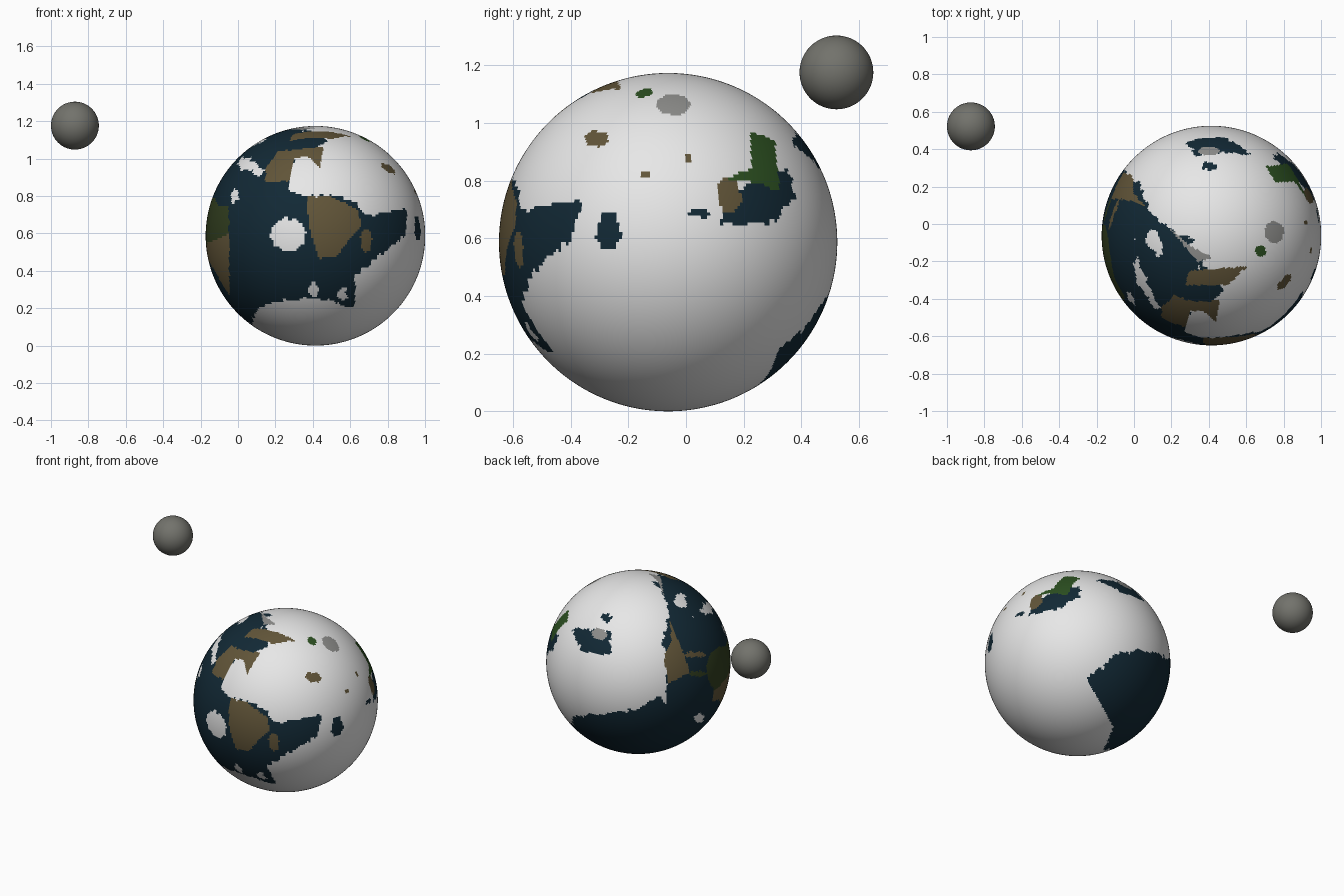
import bpy
import bmesh
from math import sin, cos, radians
from mathutils import Vector, noise

if "Cube" in bpy.data.objects:
    bpy.data.objects.remove(bpy.data.objects["Cube"], do_unlink=True)


def make_material(name, red, green, blue):
    material = bpy.data.materials.new(name)
    material.use_nodes = True
    colour = (red, green, blue, 1)
    material.diffuse_color = colour
    shader = material.node_tree.nodes["Principled BSDF"]
    shader.inputs["Base Color"].default_value = colour
    shader.inputs["Roughness"].default_value = 0.9
    return material


CLOUD, OCEAN, BROWN, GREEN, FOREST, GREY = range(6)
globe_materials = [
    make_material("cloud_white", 0.85, 0.85, 0.85),
    make_material("ocean_blue", 0.006, 0.022, 0.036),
    make_material("land_brown", 0.12, 0.09, 0.04),
    make_material("land_green", 0.025, 0.08, 0.015),
    make_material("forest_green", 0.032, 0.05, 0.014),
    make_material("tundra_grey", 0.27, 0.27, 0.26),
]
moon_material = make_material("moon_grey", 0.17, 0.17, 0.15)


def make_ball(name, centre, radius, segments, materials):
    """Smooth sphere object carrying the given materials."""
    bm = bmesh.new()
    bmesh.ops.create_uvsphere(bm, u_segments=segments, v_segments=segments // 2, radius=radius)
    for face in bm.faces:
        face.smooth = True
    mesh = bpy.data.meshes.new(name)
    bm.to_mesh(mesh)
    bm.free()
    for material in materials:
        mesh.materials.append(material)
    ball = bpy.data.objects.new(name, mesh)
    ball.location = centre
    bpy.context.collection.objects.link(ball)
    return ball


def make_side(azimuth, elevation):
    """Right, up and outward axes of the flat chart facing one direction."""
    a, e = radians(azimuth), radians(elevation)
    right = Vector((-sin(a), cos(a), 0))
    out = Vector((cos(a) * cos(e), sin(a) * cos(e), sin(e)))
    return right, out.cross(right), out


FRONT = make_side(-90, 0)
EAST = make_side(0, 0)
NORTH = make_side(-90, 90)
BACK_WEST = make_side(125, 25)
BACK_LOW = make_side(50, -31)

# Moon and globe
make_ball("moon", (-0.872, 0.522, 1.176), 0.128, 64, [moon_material])
globe = make_ball("globe", (0.414, -0.062, 0.587), 0.587, 320, globe_materials)

# Every face with its direction and a wobble that makes cloud edges ragged
surface = []
for polygon in globe.data.polygons:
    direction = polygon.center.normalized()
    surface.append((polygon, direction, noise.noise_vector(direction * 22)))


def paint(side, colour, holds):
    """Colour the faces on one side whose chart position passes the test."""
    right, up, out = side
    ragged = 3 if colour in (OCEAN, CLOUD) else 1
    for face, direction, wobble in surface:
        if direction.dot(out) > 0:
            x = 100 * direction.dot(right) + ragged * wobble.x
            y = 100 * direction.dot(up) + ragged * wobble.y
            if holds(x, y):
                face.material_index = colour


def paint_area(side, colour, *corners):
    """Area bounded by corners, in percent of the globe radius."""
    edges = list(zip(corners, corners[1:] + corners[:1]))

    def holds(x, y):
        crossings = [a for a, b in edges if (a[1] > y) != (b[1] > y)
                     and x < (b[0] - a[0]) * (y - a[1]) / (b[1] - a[1]) + a[0]]
        return len(crossings) % 2 == 1

    paint(side, colour, holds)


def paint_oval(side, colour, centre_x, centre_y, half_width=5, half_height=5):
    """Oval patch, in percent of the globe radius."""
    def holds(x, y):
        across = (x - centre_x) / half_width
        along = (y - centre_y) / half_height
        return across * across + along * along < 1

    paint(side, colour, holds)


# Main ocean, running from the front round the west to the back
paint_area(FRONT, OCEAN, (36, -63), (36, -36), (47, -28), (64, -13), (83, 1), (83, 26),
           (57, 19), (43, 19), (38, 30), (20, 37), (-8, 37), (-25, 42), (-20, 72),
           (8, 84), (10, 92), (-120, 120), (-120, -90))
paint_area(BACK_WEST, OCEAN, (23, 94), (32, 60), (30, -48), (-72, -60), (-72, -110),
           (120, -110), (120, 110))
paint_area(BACK_LOW, OCEAN, (110, 6), (52, 6), (21, -14), (21, -25), (46, -52),
           (28, -93), (120, -93))
paint_area(NORTH, OCEAN, (-82, 55), (-63, 46), (-61, 12), (-40, 10), (-12, -25),
           (-24, -33), (-20, -50), (-47, -90), (-120, 0))

# Ocean seen through gaps in the cloud
paint_area(EAST, OCEAN, (29, 10), (34, 22), (51, 37), (72, 44), (75, 26), (60, 11))
paint_area(BACK_WEST, OCEAN, (-72, 37), (-30, 32), (-29, 8), (-62, 11))
paint_oval(EAST, OCEAN, -35, 6, 7, 10)
paint_oval(EAST, OCEAN, 19, 17, 6, 3)
paint_oval(NORTH, OCEAN, -1, 63, 7, 3)

# Southern continent and its island
paint_area(FRONT, BROWN, (-8, 36), (13, 36), (38, 24), (42, 10), (18, -20), (2, -20), (-6, 10))
paint_oval(FRONT, BROWN, 46, -4, 5, 11)

# Hooked northern land and the coast above it
paint_area(FRONT, BROWN, (-46, 48), (-45, 62), (-34, 77), (7, 81), (4, 62), (-7, 72),
           (-20, 71), (-24, 50))
paint_area(NORTH, BROWN, (-24, -45), (-20, -32), (33, -28), (14, -45))

# Western continents and the bridge between them
paint_oval(BACK_WEST, FOREST, 92, -8, 18, 25)
paint_area(FRONT, FOREST, (-105, 30), (-79, 26), (-79, 2), (-105, -10))
paint_area(FRONT, BROWN, (-105, -10), (-79, 2), (-78, -55))
paint_area(BACK_WEST, BROWN, (34, 45), (50, 7), (56, -12), (32, -23), (28, 7), (36, 23))
paint_oval(BACK_WEST, BROWN, 62, 8, 12, 3)
paint_oval(BACK_WEST, FOREST, 65, -13, 10, 3)

# Eastern coast
paint_oval(EAST, BROWN, 36, 28, 7, 11)
paint_area(EAST, GREEN, (36, 38), (50, 44), (48, 66), (63, 60), (66, 30), (52, 35))

# Land and tundra seen through gaps in the cloud
paint_oval(EAST, BROWN, -42, 61, 7, 5)
paint_oval(EAST, BROWN, -13, 40, 3, 2)
paint_oval(EAST, BROWN, 12, 50, 2, 3)
paint_oval(NORTH, GREEN, 45, -14)
paint_area(NORTH, GREY, (-40, 8), (-20, -9), (1, -20), (-12, -24))
paint_oval(NORTH, GREY, 57, 3, 9, 10)
paint_oval(NORTH, GREY, -2, 77, 10, 4)

# Polar cap, then clouds drifting over the ocean
paint_oval(FRONT, CLOUD, -10, -76, 47, 19)
paint_oval(FRONT, CLOUD, -25, 1, 16, 15)
for x, y in ((-73, 37), (-66, 65), (-2, -49), (24, -53)):
    paint_oval(FRONT, CLOUD, x, y, 4, 6)
for x, y in ((46, 70), (76, 60), (66, -61)):
    paint_oval(BACK_WEST, CLOUD, x, y)
paint_oval(NORTH, CLOUD, -53, -4, 6, 9)
